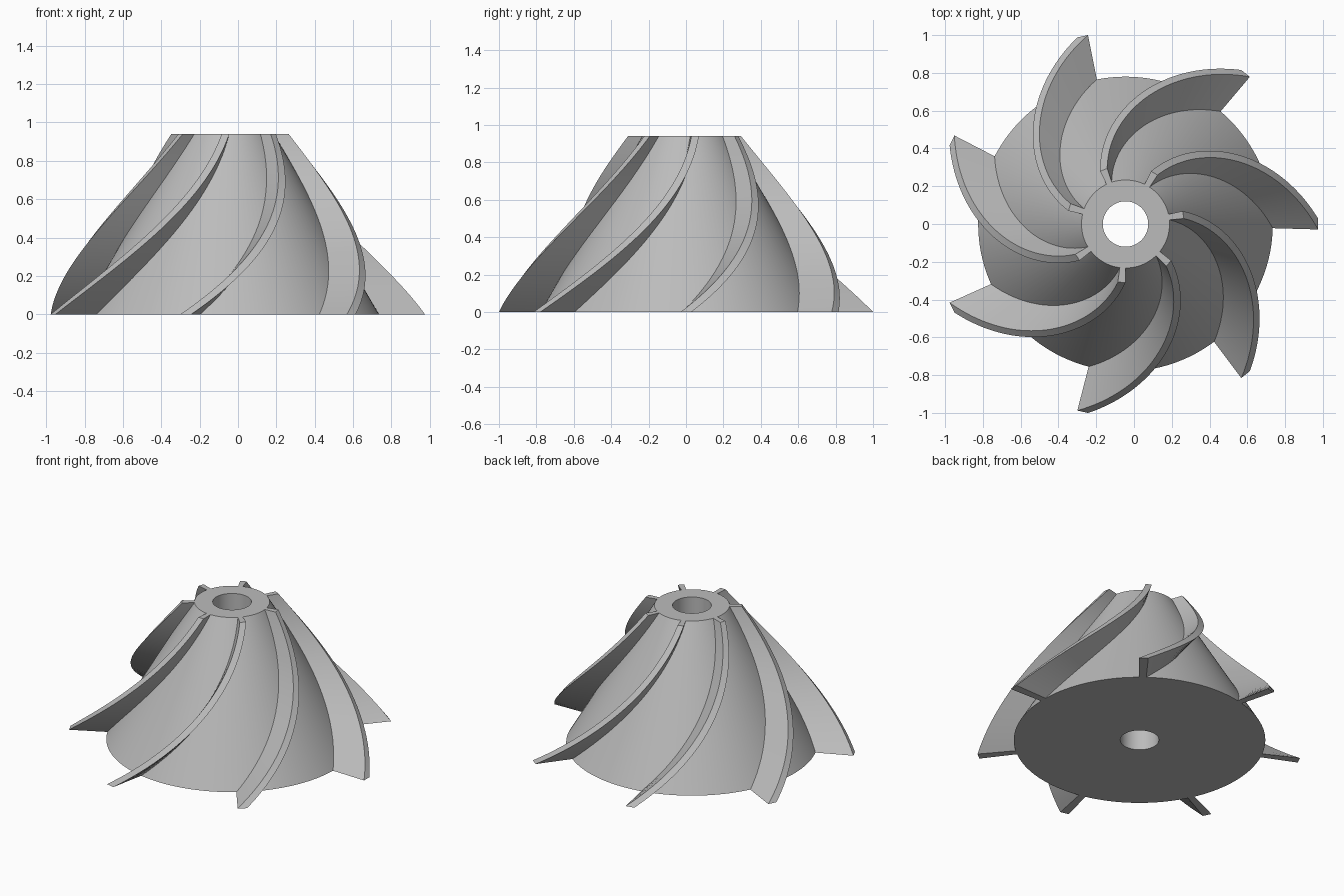
import bpy, bmesh
from math import sin, cos, pi, radians

if "Cube" in bpy.data.objects:
    bpy.data.objects.remove(bpy.data.objects["Cube"])

HEIGHT = 0.94
BLADES = 7
CENTRE_X = -0.045
STEPS = 40

grey = bpy.data.materials.new("machined_grey")
grey.use_nodes = True
colour = (0.5, 0.5, 0.5, 1)
grey.diffuse_color = colour
grey.node_tree.nodes["Principled BSDF"].inputs["Base Color"].default_value = colour


def lerp(a, b, t):
    return a + (b - a) * t


def finish(bm, name):
    bmesh.ops.recalc_face_normals(bm, faces=bm.faces)
    mesh = bpy.data.meshes.new(name)
    bm.to_mesh(mesh)
    bm.free()
    mesh.materials.append(grey)
    obj = bpy.data.objects.new(name, mesh)
    obj.location.x = CENTRE_X
    bpy.context.collection.objects.link(obj)
    bpy.ops.object.select_all(action="DESELECT")
    obj.select_set(True)
    bpy.context.view_layer.objects.active = obj
    bpy.ops.object.shade_smooth_by_angle(angle=radians(30))
    return obj


def loft(bm, rings, closed):
    """Join rings of equal length with quads."""
    rows = [[bm.verts.new(p) for p in ring] for ring in rings]
    pairs = list(zip(rows, rows[1:]))
    if closed:
        pairs.append((rows[-1], rows[0]))
    for a, b in pairs:
        for i in range(len(a)):
            j = (i + 1) % len(a)
            bm.faces.new((a[i], a[j], b[j], b[i]))
    if not closed:
        bm.faces.new(rows[0])
        bm.faces.new(rows[-1])


def polar(r, angle, z):
    return (r * cos(angle), r * sin(angle), z)


# Conical hub with a straight bore
BASE_R, TOP_R, BORE_R = 0.78, 0.233, 0.12
profile = [(BORE_R, 0), (BASE_R, 0), (TOP_R, HEIGHT), (BORE_R, HEIGHT)]
segments = 128
hub = bmesh.new()
loft(hub, [[polar(r, 2 * pi * i / segments, z) for r, z in profile]
           for i in range(segments)], closed=True)
finish(hub, "hub")


# Swept blades that wind up the cone and get shallower towards the top
def blade_section(t, start):
    angle = start + radians(60.5) * (1.15 * t - 0.15 * t * t)
    inner = lerp(BASE_R, TOP_R, t) - 0.03
    outer = lerp(1.02, 0.31, t)
    half = lerp(0.029, 0.02, t) / outer
    z = HEIGHT * t
    return [polar(inner, angle - half, z), polar(outer, angle - half, z),
            polar(outer, angle + half, z), polar(inner, angle + half, z)]


for n in range(BLADES):
    blade = bmesh.new()
    start = 2 * pi * n / BLADES
    loft(blade, [blade_section(s / STEPS, start) for s in range(STEPS + 1)],
         closed=False)
    finish(blade, f"blade_{n + 1}")
